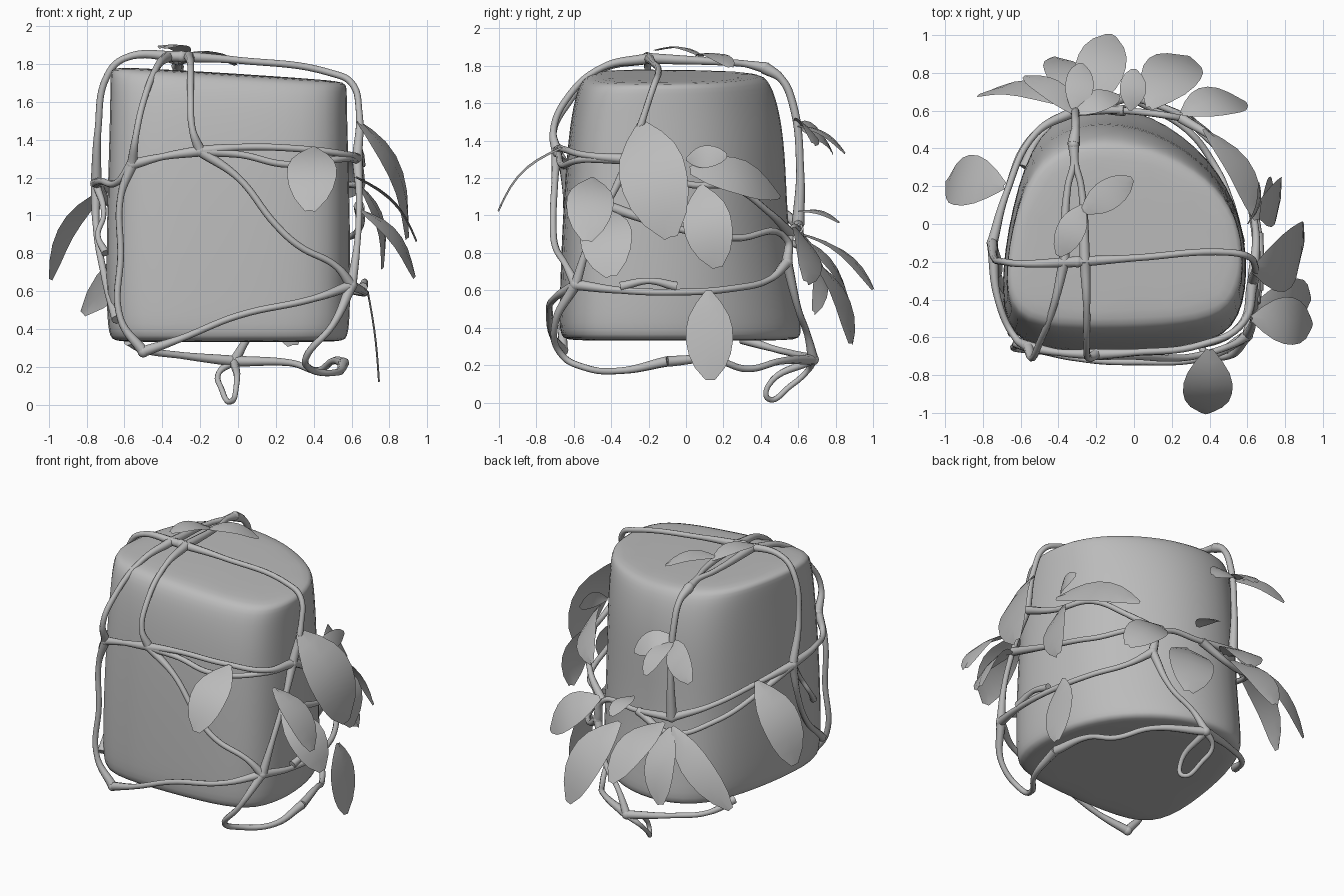
import bpy, math
from mathutils import Vector

default_cube = bpy.data.objects.get("Cube")
if default_cube:
    bpy.data.objects.remove(default_cube, do_unlink=True)

# One plain stone grey for everything
grey = bpy.data.materials.new("stone_grey")
grey.use_nodes = True
GREY = (0.5, 0.5, 0.5, 1)
grey.diffuse_color = GREY
grey.node_tree.nodes["Principled BSDF"].inputs["Base Color"].default_value = GREY


def add_mesh(name, verts, faces):
    """Smooth-shaded mesh object from generated geometry."""
    mesh = bpy.data.meshes.new(name)
    mesh.from_pydata(verts, [], faces)
    mesh.materials.append(grey)
    mesh.shade_smooth()
    obj = bpy.data.objects.new(name, mesh)
    bpy.context.collection.objects.link(obj)
    return obj


# Boulder: one outline lofted through rings (height, width, front depth, back depth)
def build_rock():
    outline = [(-.72, -.38), (-.64, -.65), (-.2, -.67), (.3, -.65), (.55, -.56), (.61, -.27),
               (.57, .05), (.42, .31), (.1, .53), (-.25, .57), (-.52, .45), (-.65, .1)]
    rings = [(.33, .9, .92, 1.02), (.34, .98, 1.02, 1.14), (.5, 1, 1.02, 1.1), (.9, 1, 1, .99),
             (1.35, .98, .96, .97), (1.62, .97, .91, .9), (1.765, .97, .84, .8), (1.785, .94, .7, .66)]
    verts = []
    for z, width, front, back in rings:
        for x, y in outline:
            lean = .06 * (x + .6) if z > 1.6 else 0
            verts.append((x * width, y * (front if y < 0 else back), z - lean))
    n = len(outline)
    faces = [(r * n + i, r * n + (i + 1) % n, (r + 1) * n + (i + 1) % n, (r + 1) * n + i)
             for r in range(len(rings) - 1) for i in range(n)]
    faces.append(tuple(reversed(range(n))))
    faces.append(tuple(range(len(verts) - n, len(verts))))
    rock = add_mesh("rock", verts, faces)
    rock.modifiers.new("rounding", 'SUBSURF').levels = 2


# Vine: round tube through points, swelling where it meets other vines
def vine(name, *points, thickness=.018):
    curve = bpy.data.curves.new(name, 'CURVE')
    curve.dimensions = '3D'
    curve.bevel_depth = thickness
    curve.bevel_resolution = 2
    curve.resolution_u = 8
    curve.use_fill_caps = True
    spline = curve.splines.new('BEZIER')
    spline.bezier_points.add(len(points) - 1)
    for i, (bez, co) in enumerate(zip(spline.bezier_points, points)):
        bez.co = co
        bez.handle_left_type = bez.handle_right_type = 'AUTO'
        bez.radius = 1.6 if i in (0, len(points) - 1) else 1
    curve.materials.append(grey)
    obj = bpy.data.objects.new(name, curve)
    bpy.context.collection.objects.link(obj)


# Knot: rounded lump that closes the vine ends at a meeting point
def knot(name, centre):
    bpy.ops.mesh.primitive_uv_sphere_add(segments=12, ring_count=8, radius=.031, location=centre)
    lump = bpy.context.object
    lump.name = name
    lump.data.materials.append(grey)
    lump.data.shade_smooth()


# Leaf: thin curved blade from base to tip, arching along the facing direction
def leaf(name, base, tip, width, facing=(0, 0, 1), arch=.12):
    base, tip, facing = Vector(base), Vector(tip), Vector(facing)
    axis = tip - base
    side = axis.cross(facing).normalized()
    normal = side.cross(axis).normalized()
    profile = [.12, .55, .86, 1, 1, .9, .66, .2]
    verts, faces = [], []
    for i, w in enumerate(profile):
        t = i / (len(profile) - 1)
        spine = base + axis * t + normal * (math.sin(math.pi * t) * arch * axis.length)
        for s in (-1, 0, 1):
            verts.append(spine + side * (s * w * width / 2) + normal * (.04 * width * (1 - abs(s))))
    for i in range(len(profile) - 1):
        for k in (i * 3, i * 3 + 1):
            faces.append((k, k + 1, k + 4, k + 3))
    add_mesh(name, verts, faces)


build_rock()

# Shared meeting points of the vines
crown = (-.3, -.2, 1.84)
trunk_fork = (-.32, .42, 1.79)
left_knot = (.63, -.3, 1.3)
right_knot = (-.75, -.1, 1.17)
front_knot = (-.2, -.69, 1.34)
brow_knot = (-.56, -.65, 1.27)
corner_knot = (.6, -.59, .63)
back_knot = (-.31, .6, .95)
rear_knot = (.3, .54, .75)
root_knot = (-.02, .68, .23)
foot_knot = (-.5, -.66, .28)
knots = {"crown": crown, "fork": trunk_fork, "left": left_knot, "right": right_knot,
         "front": front_knot, "brow": brow_knot, "corner": corner_knot, "back": back_knot,
         "rear": rear_knot, "root": root_knot, "foot": foot_knot}
for place, centre in knots.items():
    knot(place + "_knot", centre)

# Vines over the top
vine("top_hoop_left", crown, (0, -.18, 1.82), (.5, -.15, 1.75), (.6, -.17, 1.7), (.64, -.22, 1.55), left_knot)
vine("top_hoop_right", crown, (-.6, -.21, 1.83), (-.69, -.2, 1.74), (-.74, -.18, 1.45), right_knot)
vine("top_front_outer", (-.37, -.2, 1.84), (-.43, -.45, 1.78), (-.5, -.63, 1.6), (-.54, -.71, 1.42), brow_knot)
vine("top_front_inner", (-.26, -.2, 1.84), (-.25, -.45, 1.79), (-.25, -.64, 1.62), (-.24, -.71, 1.45), front_knot)
vine("top_back_outer", (-.37, -.2, 1.84), (-.35, .2, 1.82), (-.32, .32, 1.81), trunk_fork)
vine("top_back_inner", (-.26, -.2, 1.84), (-.28, .2, 1.82), (-.31, .32, 1.81), trunk_fork)
vine("back_trunk", trunk_fork, (-.31, .51, 1.73), (-.31, .57, 1.6), (-.31, .61, 1.25), back_knot, thickness=.021)

# Upper belt and the diagonals across the front
vine("belt_front_right", right_knot, (-.72, -.4, 1.18), (-.63, -.6, 1.18), brow_knot)
vine("belt_front_brow", brow_knot, (-.4, -.68, 1.31), front_knot)
vine("belt_front_upper", front_knot, (0, -.68, 1.36), (.35, -.64, 1.35), (.58, -.52, 1.32), left_knot)
vine("belt_front_lower", front_knot, (.02, -.68, 1.32), (.25, -.66, 1.27), (.56, -.54, 1.3), left_knot)
vine("front_diagonal", front_knot, (0, -.7, 1.2), (.2, -.71, .95), (.32, -.7, .84), (.52, -.64, .73), corner_knot)
vine("front_lower_diagonal", corner_knot, (.4, -.7, .56), (0, -.73, .47), (-.3, -.71, .35), foot_knot)
vine("front_right_upright", brow_knot, (-.62, -.64, 1.1), (-.62, -.64, .8), (-.62, -.66, .45), foot_knot)
vine("side_right_drop", right_knot, (-.75, -.15, .95), (-.71, -.3, .7), (-.64, -.58, .45))
vine("side_right_curl", right_knot, (-.71, -.25, 1), (-.74, -.3, .9), (-.7, -.4, .8), thickness=.014)

# Belts around the left side and back
vine("side_left_upright", corner_knot, (.63, -.52, .85), (.64, -.4, 1.1), left_knot)
vine("belt_left_upper", left_knot, (.64, 0, 1.17), (.56, .25, 1.15), (.43, .44, 1.02), (.25, .56, .9))
vine("belt_left_middle", (.64, -.42, 1.05), (.64, -.05, .93), (.56, .25, .88), (.3, .54, .87), rear_knot)
vine("belt_left_lower", corner_knot, (.66, -.35, .6), (.66, -.05, .59), (.57, .25, .61), (.42, .45, .66), rear_knot)
vine("belt_left_eye", (.66, -.35, .62), (.67, -.2, .65), (.66, -.05, .62), thickness=.016)
vine("belt_back", rear_knot, (.25, .56, .9), (-.05, .6, .93), back_knot)
vine("belt_back_right", back_knot, (-.52, .48, 1.04), (-.68, .15, 1.13), right_knot)
vine("belt_back_right_lower", (-.05, .6, .93), (-.3, .6, .84), (-.54, .46, .93), (-.68, .15, 1.06), right_knot)

# Roots hanging under the boulder
vine("root_drop", rear_knot, (.2, .6, .5), (.06, .65, .36), root_knot)
vine("root_front", corner_knot, (.5, -.7, .42), (.36, -.66, .25), (.38, -.55, .19), (.52, -.35, .17), (.56, -.1, .22))
vine("root_under", (.56, -.1, .22), (.5, .15, .23), (.42, .32, .18), (.28, .5, .22), root_knot)
vine("root_tail", root_knot, (-.3, .58, .26), (-.5, .46, .29), (-.58, .3, .34))
vine("root_loop", root_knot, (-.1, .65, .17), (-.09, .56, .09), (-.03, .44, .02), (-.01, .44, .09), root_knot, thickness=.015)

# Leaves facing the front and the left side
outward = (1, 0, .2)
turned = (1, -.18, .2)
leaf("front_leaf", (.4, -.66, 1.36), (.38, -1, 1.02), .26, (0, -1, .5))
leaf("left_big_leaf", (.63, -.24, 1.5), (.89, -.08, .88), .36, turned)
leaf("left_front_leaf", (.62, -.5, 1.2), (.94, -.53, .86), .25, outward)
leaf("left_lower_leaf", (.64, -.43, 1.03), (.93, -.4, .67), .28, turned)
leaf("left_middle_leaf", (.64, .08, 1.16), (.76, .17, .72), .26, turned)
leaf("left_low_leaf", (.68, .12, .6), (.74, .13, .12), .25, outward, .02)
leaf("left_rear_leaf", (.37, .5, 1.1), (.65, .02, 1.24), .24, (1, 1, .8))
leaf("left_small_leaf", (.6, 0, 1.3), (.66, .22, 1.32), .12, outward)

# Leaf clusters at the back
backward = (.25, 1, .8)
leaf("rear_leaf_long", (-.25, .6, .9), (-.12, 1, .6), .26, backward)
leaf("rear_leaf_outer", (-.3, .6, .88), (-.42, .88, .48), .24, backward)
leaf("rear_leaf_right", (-.33, .62, .9), (-.82, .68, .48), .2, backward)
leaf("rear_leaf_wide", (.08, .61, .82), (.29, .88, .31), .3, backward)
leaf("rear_leaf_left", (.25, .58, .93), (.59, .64, .64), .24, backward)
leaf("rear_leaf_small", (-.02, .6, 1.02), (0, .82, .96), .14, backward)
leaf("upper_leaf_right", (-.31, .58, 1.48), (-.58, .78, 1.33), .17, backward)
leaf("upper_leaf_left", (-.31, .58, 1.5), (-.08, .68, 1.38), .16, backward)
leaf("upper_leaf_middle", (-.31, .58, 1.48), (-.28, .85, 1.33), .15, backward)

# Leaves on the right side and the top
leaf("right_leaf", (-.68, .2, 1.15), (-.99, .22, .66), .28, (-1, .35, .3))
leaf("top_leaf_front", (-.27, .1, 1.84), (-.4, -.17, 1.88), .15)
leaf("top_leaf_back", (-.28, .06, 1.85), (-.01, .24, 1.79), .16)
